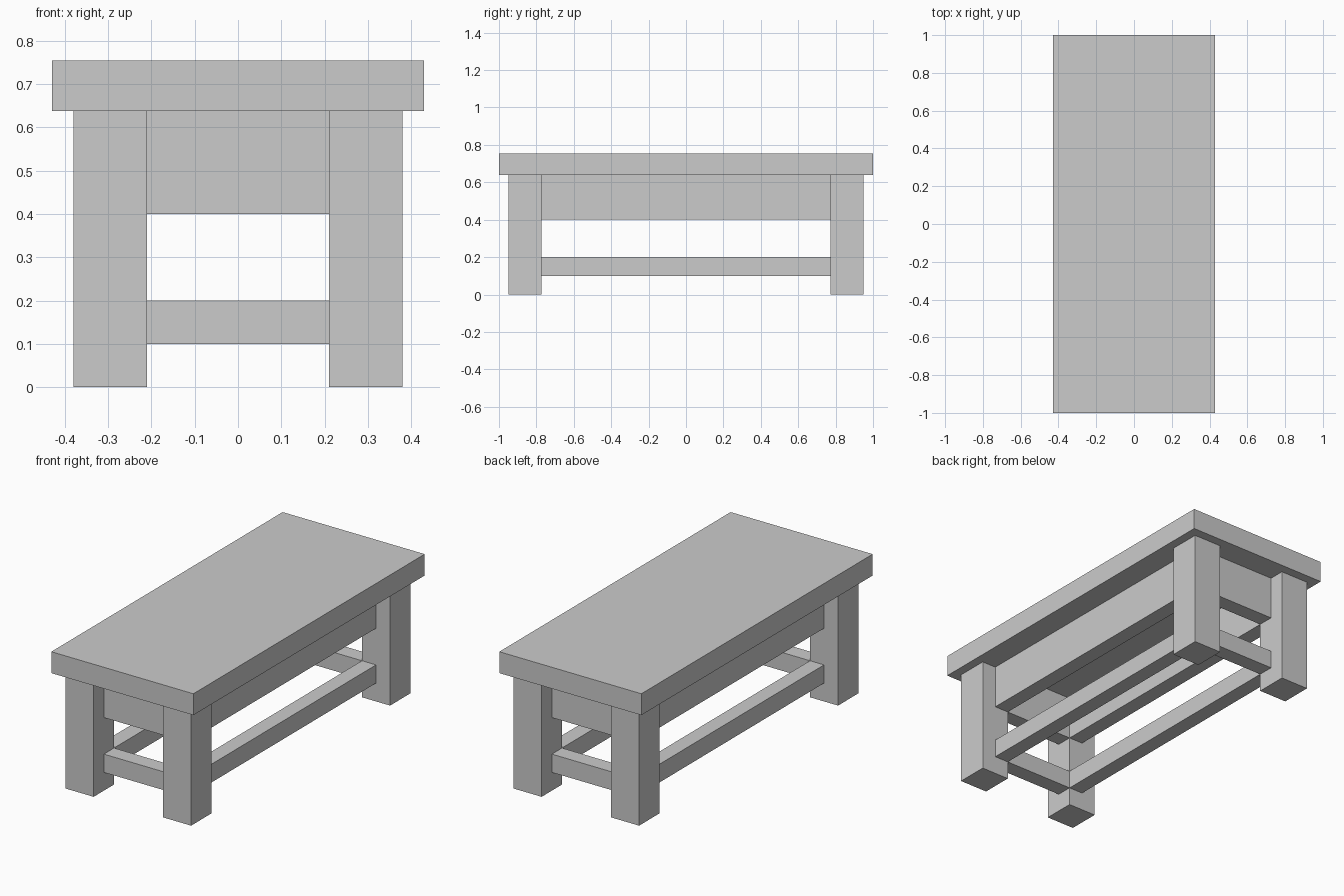
import bpy

if "Cube" in bpy.data.objects:
    bpy.data.objects.remove(bpy.data.objects["Cube"])

LEG_X, LEG_Y = (0.21, 0.38), (0.772, 0.948)   # inner and outer leg faces
MID_X, MID_Y = sum(LEG_X) / 2, sum(LEG_Y) / 2  # outer faces of the rails
TOP_Z = 0.638


def box(name, x, y, z):
    """Axis-aligned box from (min, max) ranges."""
    centre = [(r[0] + r[1]) / 2 for r in (x, y, z)]
    size = [abs(r[1] - r[0]) for r in (x, y, z)]
    bpy.ops.mesh.primitive_cube_add(size=1, location=centre)
    ob = bpy.context.object
    ob.name = name
    ob.scale = size
    bpy.ops.object.transform_apply(location=False, rotation=False, scale=True)
    return ob


# Thick slab top
box("table_top", (-0.43, 0.43), (-1, 1), (TOP_Z, 0.755))

# Four square legs
for sy, end in ((-1, "front"), (1, "back")):
    for sx, side in ((-1, "left"), (1, "right")):
        box(f"{end}_{side}_leg", [sx * v for v in LEG_X],
            [sy * v for v in LEG_Y], (0, TOP_Z))

# Aprons under the top and low stretchers, flush with the inner leg faces
for part, z in (("apron", (0.4, TOP_Z)), ("stretcher", (0.1, 0.2))):
    for s, end, side in ((-1, "front", "left"), (1, "back", "right")):
        box(f"{end}_{part}", (-LEG_X[0], LEG_X[0]),
            (s * LEG_Y[0], s * MID_Y), z)
        box(f"{side}_{part}", (s * LEG_X[0], s * MID_X),
            (-LEG_Y[0], LEG_Y[0]), z)
